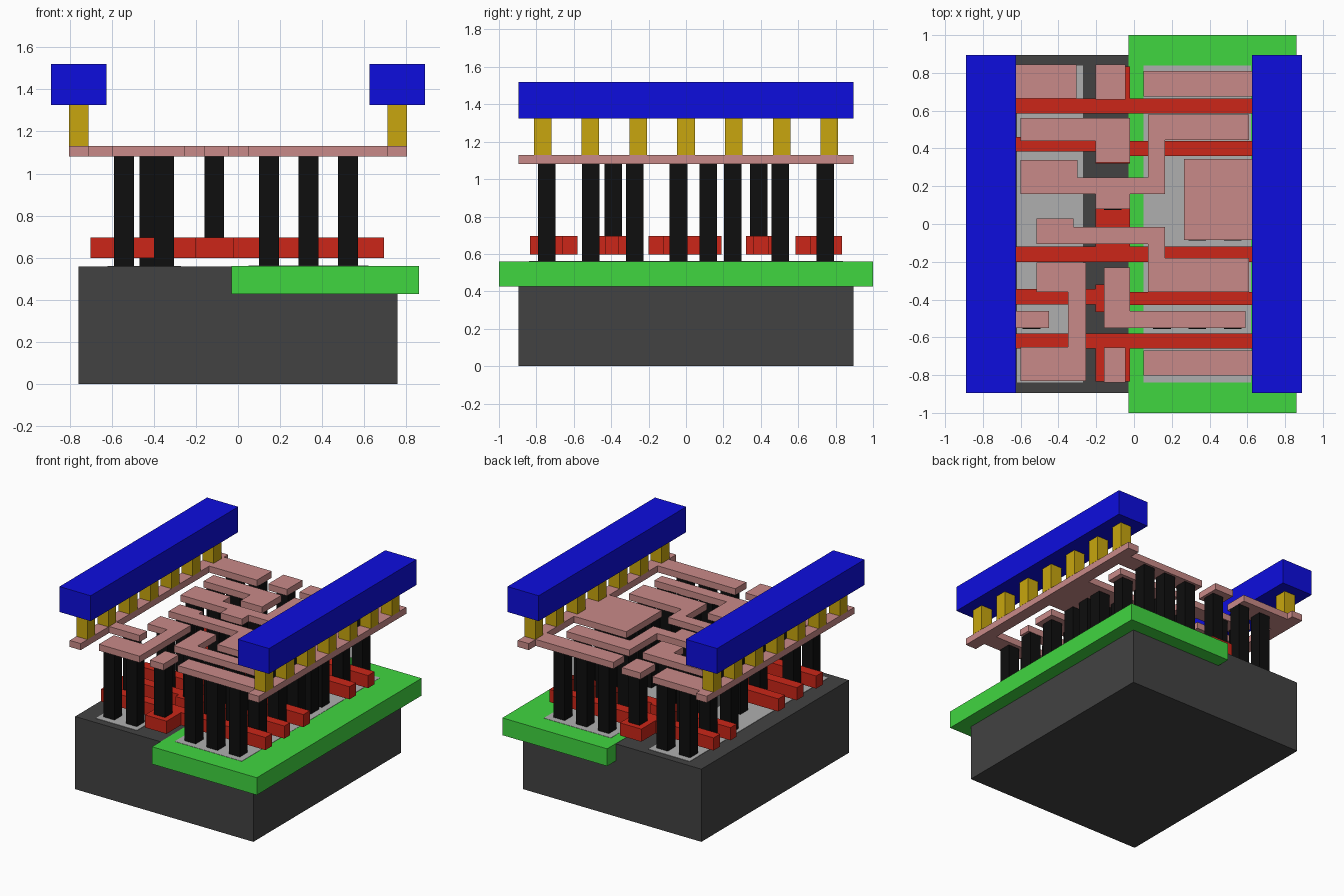
import bpy, bmesh

if "Cube" in bpy.data.objects:
    bpy.data.objects.remove(bpy.data.objects["Cube"])

def material(name, rgb):
    # display colour given as 0-255, converted to linear
    m = bpy.data.materials.new(name)
    m.diffuse_color = [(c / 255 / 12.92 if c < 11 else ((c / 255 + 0.055) / 1.055) ** 2.4) for c in rgb] + [1]
    m.use_nodes = True
    m.node_tree.nodes["Principled BSDF"].inputs["Base Color"].default_value = m.diffuse_color
    return m

DARK = material("dark_grey", (66, 66, 66))
GREEN = material("green", (64, 214, 64))
LIGHT = material("light_grey", (175, 175, 175))
RED = material("red", (204, 38, 24))
BLACK = material("black", (14, 14, 14))
PINK = material("pink", (201, 138, 136))
GOLD = material("gold", (200, 166, 14))
BLUE = material("blue", (13, 13, 222))

def plates(name, outlines, z0, z1, mat):
    """One object made of flat outlines, each extruded from z0 to z1."""
    bm = bmesh.new()
    for pts in outlines:
        face = bm.faces.new([bm.verts.new((x, y, z0)) for x, y in pts])
        new = bmesh.ops.extrude_face_region(bm, geom=[face])["geom"]
        bmesh.ops.translate(bm, vec=(0, 0, z1 - z0),
                            verts=[v for v in new if isinstance(v, bmesh.types.BMVert)])
    bmesh.ops.recalc_face_normals(bm, faces=bm.faces)
    me = bpy.data.meshes.new(name)
    bm.to_mesh(me)
    bm.free()
    me.materials.append(mat)
    ob = bpy.data.objects.new(name, me)
    bpy.context.collection.objects.link(ob)
    return ob

def rect(x0, x1, y0, y1):
    return [(x0, y0), (x1, y0), (x1, y1), (x0, y1)]

def square(x, y, w=0.094):
    return rect(x - w / 2, x + w / 2, y - w / 2, y + w / 2)

# Base block, well and the two doped strips
plates("substrate", [rect(-0.757, 0.757, -0.895, 0.895)], 0, 0.558, DARK)
plates("well", [rect(-0.03, 0.86, -1, 1)], 0.427, 0.56, GREEN)
plates("left_diffusion", [rect(-0.62, -0.27, -0.84, 0.84)], 0.5, 0.561, LIGHT)
plates("right_diffusion", [rect(0.05, 0.62, -0.84, 0.84)], 0.5, 0.562, LIGHT)

# Red gate bars, each with a contact pad near the middle
L, R, P0, P1 = -0.70, 0.695, -0.205, -0.022
def gate(name, left, right, pad):
    (a, b), (c, d), (e, f) = left, right, pad
    pts = [(L, a), (P0, a), (P0, e), (P1, e), (P1, c), (R, c),
           (R, d), (P1, d), (P1, f), (P0, f), (P0, b), (L, b)]
    clean = [p for i, p in enumerate(pts) if p != pts[i - 1]]
    plates(name, [clean], 0.598, 0.695, RED)

gate("gate_1", (-0.66, -0.58), (-0.66, -0.58), (-0.835, -0.58))
gate("gate_2", (-0.425, -0.345), (-0.43, -0.36), (-0.465, -0.32))
gate("gate_3", (-0.20, -0.12), (-0.20, -0.12), (-0.20, 0.19))
gate("gate_4", (0.385, 0.46), (0.36, 0.44), (0.32, 0.462))
gate("gate_5", (0.585, 0.665), (0.585, 0.665), (0.585, 0.835))

# Black contact posts: tall ones stand on the strips, short ones on the gates
right_posts = [square(x, y) for x in (0.148, 0.335, 0.523)
               for y in (-0.745, -0.51, -0.275, 0.505, 0.745)]
right_posts += [square(x, y) for x in (0.335, 0.523) for y in (-0.04, 0.12, 0.25)]
left_posts = [square(x, y) for x in (-0.542, -0.352) for y in (-0.745, 0.25, 0.505, 0.745)]
left_posts += [square(-0.542, -0.51), square(-0.42, -0.275), square(-0.42, -0.04)]
plates("right_contacts", right_posts, 0.56, 1.08, BLACK)
plates("left_contacts", left_posts, 0.56, 1.08, BLACK)
plates("gate_contacts", [square(-0.113, y) for y in (-0.745, -0.39, 0.12, 0.39, 0.745)],
       0.695, 1.08, BLACK)

# Pink wiring layer: loose traces
M0, M1 = 1.08, 1.13
traces = {
    "trace_pad_back": rect(-0.205, -0.045, 0.66, 0.845),
    "trace_pad_front": rect(-0.16, -0.045, -0.84, -0.655),
    "trace_back": [(-0.6, 0.44), (-0.205, 0.44), (-0.205, 0.325), (-0.022, 0.325),
                   (-0.022, 0.56), (-0.6, 0.56)],
    "trace_upper": [(-0.6, 0.16), (-0.205, 0.16), (-0.205, 0.08), (-0.022, 0.08),
                    (-0.022, 0.16), (0.165, 0.16), (0.165, 0.445), (0.61, 0.445),
                    (0.61, 0.58), (0.075, 0.58), (0.075, 0.245), (-0.3, 0.245),
                    (-0.3, 0.34), (-0.6, 0.34)],
    "trace_middle": [(-0.515, -0.105), (0.075, -0.105), (0.075, -0.36), (0.61, -0.36),
                     (0.61, -0.18), (0.165, -0.18), (0.165, -0.017), (-0.32, -0.017),
                     (-0.32, 0.03), (-0.515, 0.03)],
    "trace_left": [(-0.6, -0.83), (-0.255, -0.83), (-0.255, -0.205), (-0.515, -0.205),
                   (-0.515, -0.36), (-0.35, -0.36), (-0.35, -0.65), (-0.6, -0.65)],
    "trace_lower": [(-0.16, -0.55), (0.59, -0.55), (0.59, -0.46), (-0.022, -0.46),
                    (-0.022, -0.23), (-0.16, -0.23)],
}
for name, pts in traces.items():
    plates(name, [pts], M0, M1, PINK)

# Pink side rails with tabs reaching inward
def rail(name, side, tabs):
    edge, outer = side * 0.71, side * 0.803
    pts = [(outer, -0.895), (edge, -0.895)]
    for tip, y0, y1 in tabs:
        pts += [(edge, y0), (tip, y0), (tip, y1), (edge, y1)]
    pts += [(edge, 0.895), (outer, 0.895)]
    plates(name, [pts], M0, M1, PINK)

rail("left_rail", -1, [(-0.45, -0.55, -0.46), (-0.305, 0.665, 0.845)])
rail("right_rail", 1, [(0.05, -0.803, -0.67), (0.265, -0.085, 0.345), (0.05, 0.675, 0.81)])

# Gold vias and blue power bars on both sides
for side, label in ((-1, "left"), (1, "right")):
    plates(label + "_vias", [square(side * 0.757, i * 0.2555) for i in range(-3, 4)],
           M1, 1.325, GOLD)
    x0, x1 = sorted((side * 0.625, side * 0.89))
    plates(label + "_power_bar", [rect(x0, x1, -0.895, 0.895)], 1.325, 1.52, BLUE)
